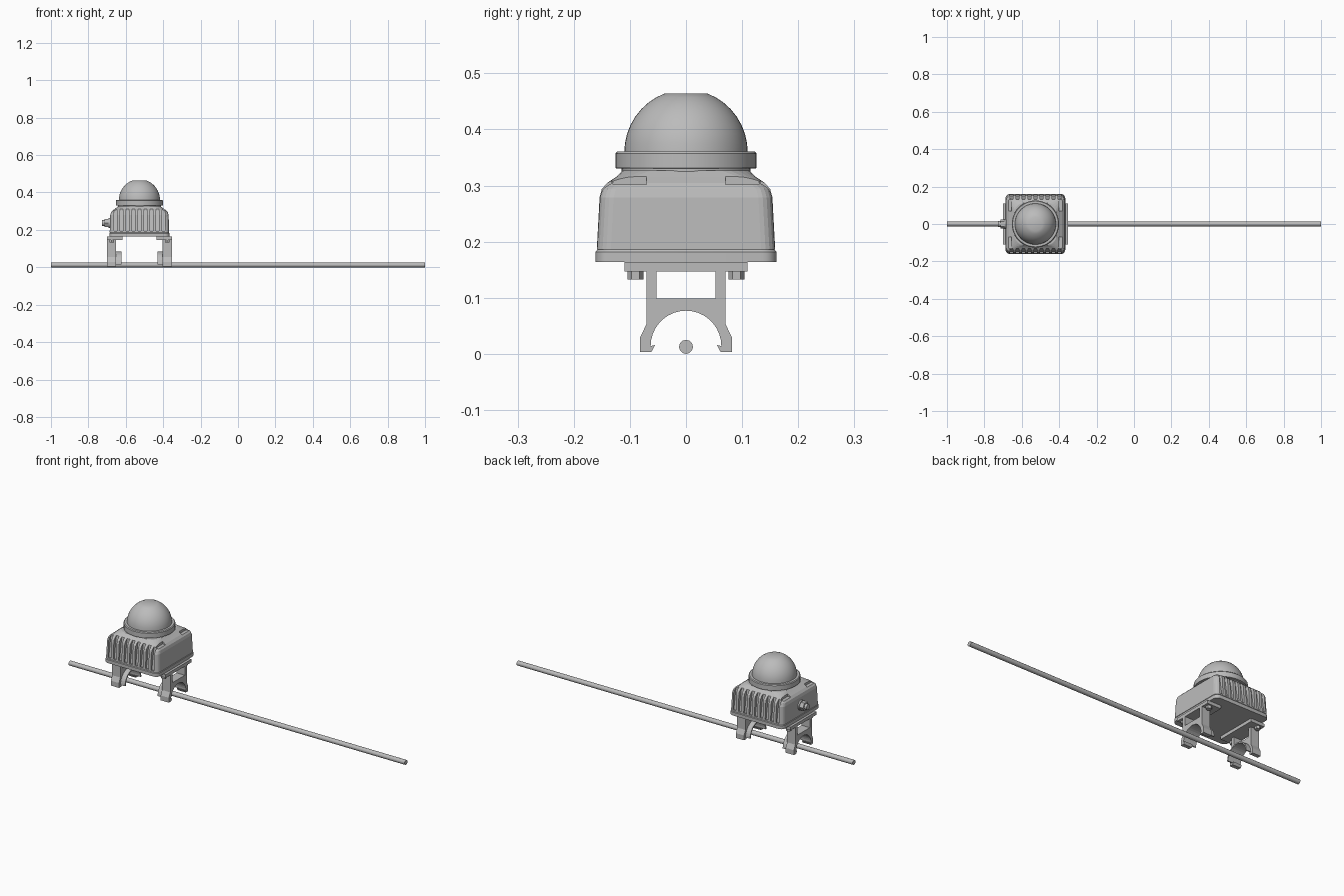
import bpy, bmesh
from math import pi, sin, cos, radians
from mathutils import Matrix, Vector

if "Cube" in bpy.data.objects:
    bpy.data.objects.remove(bpy.data.objects["Cube"])

CX = -0.527  # centre of the lamp along the rod

grey = bpy.data.materials.new("plain grey")
grey.use_nodes = True
grey.diffuse_color = (0.5, 0.5, 0.5, 1)
grey.node_tree.nodes["Principled BSDF"].inputs["Base Color"].default_value = (0.5, 0.5, 0.5, 1)


def finish(name, bm, smooth=None):
    bmesh.ops.recalc_face_normals(bm, faces=bm.faces)
    me = bpy.data.meshes.new(name)
    bm.to_mesh(me)
    bm.free()
    me.materials.append(grey)
    ob = bpy.data.objects.new(name, me)
    bpy.context.collection.objects.link(ob)
    if smooth:
        bpy.ops.object.select_all(action='DESELECT')
        ob.select_set(True)
        bpy.context.view_layer.objects.active = ob
        bpy.ops.object.shade_smooth_by_angle(angle=radians(smooth))
    return ob


def loft(bm, rings):
    loops = [[bm.verts.new(p) for p in r] for r in rings]
    n = len(loops[0])
    for a, b in zip(loops, loops[1:]):
        for i in range(n):
            bm.faces.new((a[i], a[(i + 1) % n], b[(i + 1) % n], b[i]))
    bm.faces.new(loops[0])
    bm.faces.new(loops[-1])


def rounded(hx, hy, r, z, steps=5):
    pts = []
    for k, (sx, sy) in enumerate([(1, 1), (-1, 1), (-1, -1), (1, -1)]):
        for i in range(steps + 1):
            a = (k + i / steps) * pi / 2
            pts.append((CX + sx * (hx - r) + r * cos(a), sy * (hy - r) + r * sin(a), z))
    return pts


def circle(r, z, n=48):
    return [(CX + r * cos(2 * pi * i / n), r * sin(2 * pi * i / n), z) for i in range(n)]


def rod_x(name, r, x0, x1, y, z, n, smooth=None):
    bm = bmesh.new()
    loft(bm, [[(x, y + r * cos(2 * pi * i / n), z + r * sin(2 * pi * i / n))
               for i in range(n)] for x in (x0, x1)])
    return finish(name, bm, smooth)


def add_box(bm, centre, size, tilt=0):
    m = Matrix.Translation(Vector(centre)) @ Matrix.Rotation(tilt, 4, 'X') @ Matrix.Diagonal((*size, 1))
    bmesh.ops.create_cube(bm, size=1, matrix=m)


def extrude_x(bm, pts, x0, x1):
    f = bm.faces.new([bm.verts.new((x0, y, z)) for y, z in pts])
    g = bmesh.ops.extrude_face_region(bm, geom=[f])
    bmesh.ops.translate(bm, vec=(x1 - x0, 0, 0),
                        verts=[v for v in g["geom"] if isinstance(v, bmesh.types.BMVert)])


# Housing with rounded shoulders
bm = bmesh.new()
loft(bm, [rounded(hx, hy, r, z) for hx, hy, r, z in [
    (0.159, 0.159, 0.025, 0.187), (0.156, 0.154, 0.025, 0.28), (0.152, 0.150, 0.025, 0.295),
    (0.142, 0.140, 0.025, 0.306), (0.128, 0.125, 0.03, 0.316), (0.112, 0.112, 0.05, 0.328)]])
housing = finish("housing", bm)

# Cooling grooves on front and back, and recesses on the shoulders
bm = bmesh.new()
for side in (-1, 1):
    for i in range(9):
        x = CX + (i - 4) * 0.032
        add_box(bm, (x, side * 0.158, 0.28), (0.017, 0.042, 0.17), side * radians(9))
    for y in (-0.1, 0.1):
        add_box(bm, (CX + side * 0.138, y, 0.33), (0.022, 0.06, 0.054))
cutter = finish("groove_cutter", bm)
cutter.hide_render = True
cutter.hide_viewport = True
cutter.display_type = 'WIRE'
mod = housing.modifiers.new("grooves", 'BOOLEAN')
mod.operation = 'DIFFERENCE'
mod.solver = 'EXACT'
mod.object = cutter

# Base plate under the housing
bm = bmesh.new()
loft(bm, [rounded(0.160, 0.161, 0.025, z) for z in (0.165, 0.183)] + [rounded(0.157, 0.157, 0.025, 0.187)])
finish("base_plate", bm, 30)

# Collar and dome
bm = bmesh.new()
loft(bm, [circle(r, z) for r, z in [(0.115, 0.305), (0.115, 0.331), (0.126, 0.332), (0.126, 0.358),
                                    (0.122, 0.362), (0.105, 0.362)]])
finish("collar", bm, 30)
bm = bmesh.new()
loft(bm, [circle(0.110 * cos(a), 0.360 + 0.112 * sin(a)) for a in [radians(70) * i / 8 for i in range(9)]])
finish("dome", bm, 40)

# Cable gland on the right side
rod_x("gland_collar", 0.027, CX - 0.165, CX - 0.150, 0, 0.238, 24, 30)
rod_x("gland_nut", 0.025, CX - 0.187, CX - 0.165, 0, 0.238, 6)
rod_x("gland_tip", 0.015, CX - 0.200, CX - 0.187, 0, 0.238, 16, 30)

# Clip brackets: arch profile, posts, flange and bolts at each end
R, ZC = 0.063, 0.015
arch = [(R * cos(a), ZC + R * sin(a)) for a in [pi * i / 18 for i in range(19)]]
outline = ([(0.07, 0.10), (0.07, 0.055), (0.082, 0.03), (0.082, 0.004), (0.062, 0.004), (0.055, 0.017)]
           + arch + [(-0.055, 0.017), (-0.062, 0.004), (-0.082, 0.004), (-0.082, 0.03),
                     (-0.07, 0.055), (-0.07, 0.10)])
liner = [(1.1 * y, ZC + 1.1 * (z - ZC)) for y, z in arch] + arch[::-1]
for side, word in ((-1, "right"), (1, "left")):
    def at(d):
        return CX + side * d
    bm = bmesh.new()
    extrude_x(bm, outline, at(0.124), at(0.173))
    extrude_x(bm, liner, at(0.097), at(0.124))
    for s in (-1, 1):
        add_box(bm, (at(0.1485), s * 0.0615, 0.124), (0.049, 0.017, 0.05))
    add_box(bm, (at(0.132), 0, 0.1565), (0.082, 0.22, 0.017))
    finish(word + "_clip_bracket", bm)
    for s, end in ((-1, "front"), (1, "back")):
        bm = bmesh.new()
        bmesh.ops.create_cone(bm, cap_ends=True, segments=6, radius1=0.014, radius2=0.014, depth=0.016,
                              matrix=Matrix.Translation((at(0.148), s * 0.09, 0.142)))
        finish(word + "_" + end + "_bolt", bm)

# Long rod
rod_x("long_rod", 0.0125, -1, 1, 0, 0.0135, 12, 40)

# Rest the lowest point on the ground
low = min(v.co.z for o in bpy.data.objects if o.type == 'MESH' for v in o.data.vertices)
for o in bpy.data.objects:
    if o.type == 'MESH':
        o.location.z -= low
